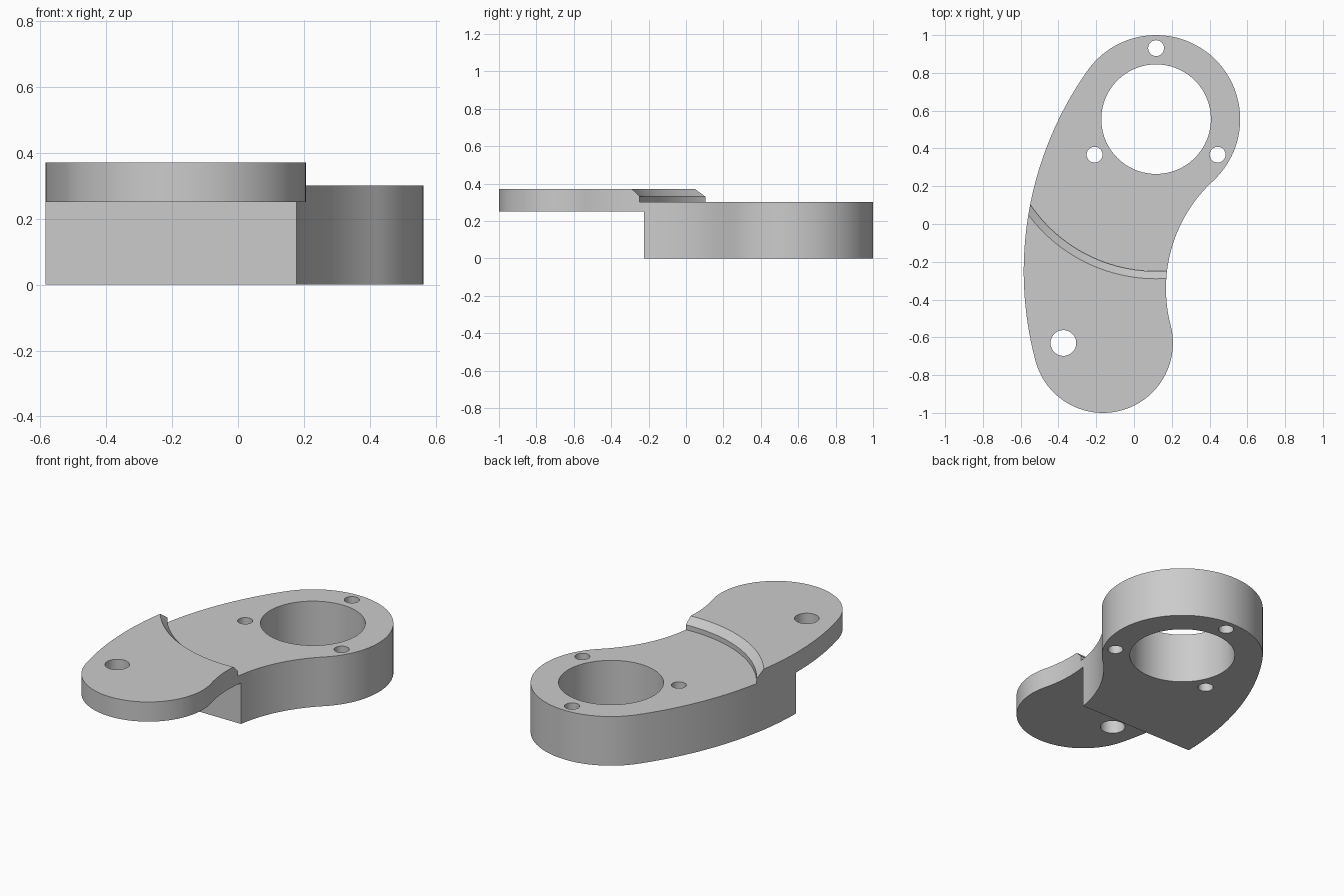
import bpy, bmesh, math
from mathutils import Vector

if "Cube" in bpy.data.objects:
    bpy.data.objects.remove(bpy.data.objects["Cube"])

# Main dimensions
BIG, BIG_R = Vector((0.117, 0.555)), 0.445      # ring end
SMALL, SMALL_R = Vector((-0.164, -0.63)), 0.37  # arm end
OUTER_R, WAIST_R = 1.84, 0.775                  # joining arcs
TOP, DECK, STEP_Y, ARM_Z = 0.37, 0.30, -0.225, 0.25

grey = bpy.data.materials.new("plain_grey")
grey.use_nodes = True
grey.diffuse_color = (0.6, 0.6, 0.6, 1)
grey.node_tree.nodes["Principled BSDF"].inputs["Base Color"].default_value = (0.6, 0.6, 0.6, 1)


def meet(p, rp, q, rq):
    """Right-hand point at distance rp from p and rq from q."""
    d = q - p
    a = (rp * rp - rq * rq + d.length_squared) / (2 * d.length)
    h = math.sqrt(rp * rp - a * a)
    u = d.normalized()
    return p + u * a + Vector((-u.y, u.x)) * h


def angle(p, q):
    return math.atan2(q.y - p.y, q.x - p.x)


def arc(centre, radius, start, end, turn, count):
    """Arc points without the last one; turn is 1 for anticlockwise."""
    sweep = ((end - start) * turn) % math.tau
    return [centre + radius * Vector((math.cos(start + turn * sweep * i / count),
                                      math.sin(start + turn * sweep * i / count)))
            for i in range(count)]


def make_object(name, bm):
    bmesh.ops.recalc_face_normals(bm, faces=bm.faces)
    mesh = bpy.data.meshes.new(name)
    bm.to_mesh(mesh)
    bm.free()
    mesh.materials.append(grey)
    obj = bpy.data.objects.new(name, mesh)
    bpy.context.collection.objects.link(obj)
    return obj


def loft(name, rings):
    """Closed solid through stacked (points, z) rings of equal count."""
    bm = bmesh.new()
    layers = [[bm.verts.new((p.x, p.y, z)) for p in pts] for pts, z in rings]
    bm.faces.new(layers[0])
    bm.faces.new(layers[-1])
    for low, high in zip(layers, layers[1:]):
        n = len(low)
        for i in range(n):
            j = (i + 1) % n
            bm.faces.new((low[i], low[j], high[j], high[i]))
    return make_object(name, bm)


def disc(centre, radius, count):
    return [centre + radius * Vector((math.cos(math.tau * i / count),
                                      math.sin(math.tau * i / count)))
            for i in range(count)]


# Body outline: two round ends joined by a bulging and a waisted arc
outer = meet(BIG, OUTER_R - BIG_R, SMALL, OUTER_R - SMALL_R)
waist = meet(BIG, WAIST_R + BIG_R, SMALL, WAIST_R + SMALL_R)
outline = (arc(BIG, BIG_R, angle(BIG, waist), angle(outer, BIG), 1, 64)
           + arc(outer, OUTER_R, angle(outer, BIG), angle(outer, SMALL), 1, 32)
           + arc(SMALL, SMALL_R, angle(outer, SMALL), angle(SMALL, waist), 1, 56)
           + arc(waist, WAIST_R, angle(waist, SMALL), angle(waist, BIG), -1, 32))
body = loft("bracket_body", [(outline, 0), (outline, TOP)])

# Recessed deck around the ring, with a bevelled upper lip
lip = 0.805
cutters = [loft("deck_cutter", [(disc(BIG, lip, 160), DECK),
                                (disc(BIG, lip, 160), 0.33),
                                (disc(BIG, lip + 0.08, 160), 0.41)])]

# Space below the thin arm
corners = [Vector(c) for c in ((-1, -2), (1, -2), (1, STEP_Y), (-1, STEP_Y))]
cutters.append(loft("arm_cutter", [(corners, -0.1), (corners, ARM_Z)]))

# Bore, three screw holes around it, and the arm hole
holes = [(BIG, 0.29, 96), (Vector((-0.374, -0.63)), 0.068, 48)]
for k in range(3):
    a = math.radians(90 + 120 * k)
    holes.append((BIG + 0.376 * Vector((math.cos(a), math.sin(a))), 0.042, 40))
for c, r, n in holes:
    cutters.append(loft("hole_cutter", [(disc(c, r, n), -0.1), (disc(c, r, n), 0.6)]))

# Cut the body
bpy.ops.object.select_all(action='DESELECT')
bpy.context.view_layer.objects.active = body
body.select_set(True)
for cutter in cutters:
    mod = body.modifiers.new("cut", 'BOOLEAN')
    mod.operation = 'DIFFERENCE'
    mod.solver = 'EXACT'
    mod.object = cutter
    bpy.ops.object.modifier_apply(modifier=mod.name)
    bpy.data.objects.remove(cutter)

bpy.ops.object.shade_smooth_by_angle(angle=math.radians(30))
